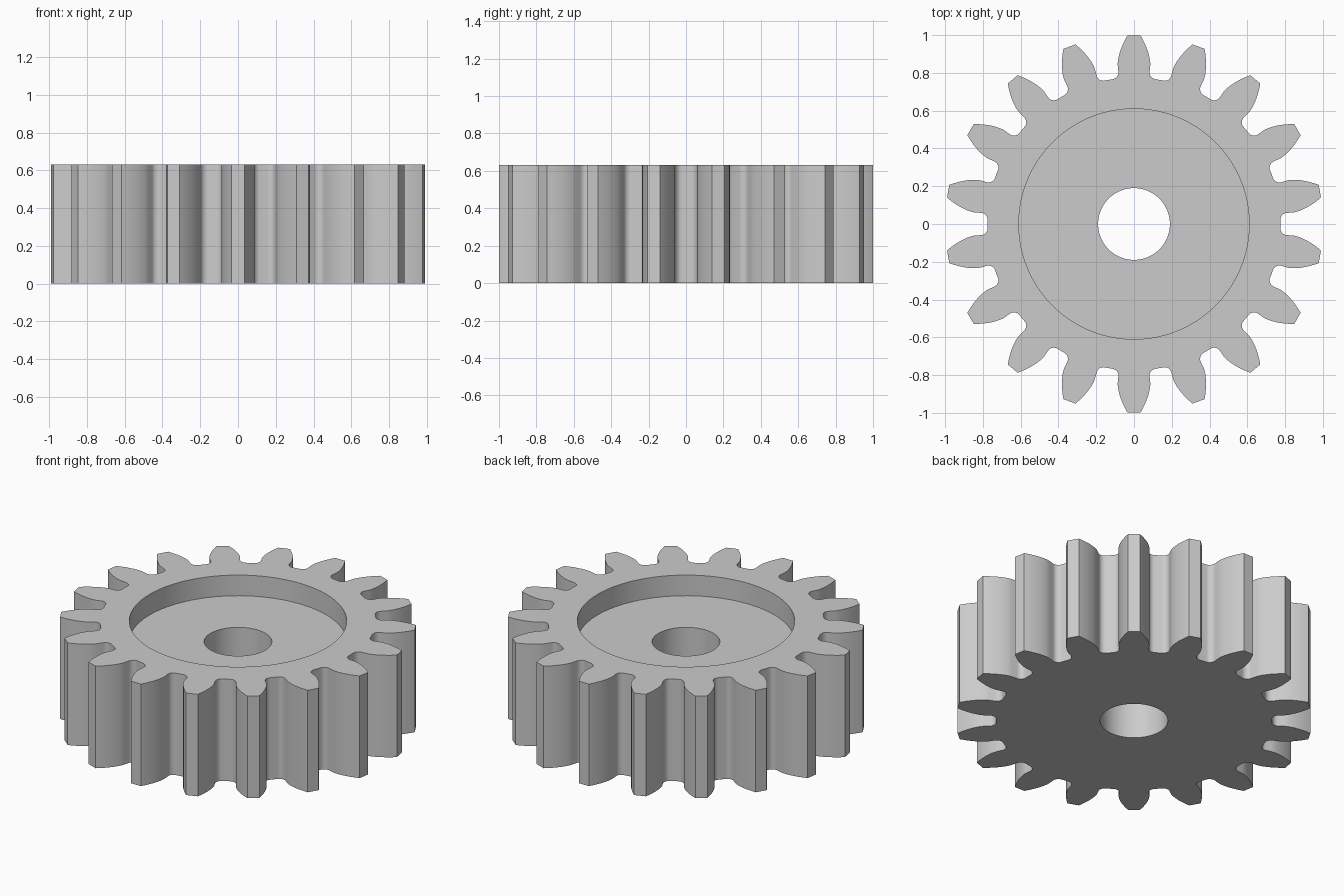
import bpy, bmesh
from math import sin, cos, tan, acos, pi, radians

cube = bpy.data.objects.get("Cube")
if cube:
    bpy.data.objects.remove(cube)

# Gear proportions
TEETH = 18
MODULE = 0.1
TIP, PITCH, ROOT = 1.0, 0.9, 0.775
BASE = PITCH * cos(radians(20))
FILLET = 0.035
HEIGHT, FLOOR = 0.632, 0.504
RECESS_R, BORE_R = 0.61, 0.19


def involute(angle):
    return tan(angle) - angle


# Half angle of a tooth where its involute flank starts
HALF = pi / (2 * TEETH) + involute(radians(20))


def half_tooth():
    """(radius, angle from tooth centre) from the root up to the tip."""
    points = []
    for i in range(9):
        t = pi / 2 * (1 - i / 8)
        points.append((ROOT + FILLET * (1 - sin(t)),
                       HALF + FILLET / ROOT * (1 - cos(t))))
    for i in range(13):
        r = BASE + (TIP - BASE) * i / 12
        points.append((r, HALF - involute(acos(min(1, BASE / r)))))
    return points


def gear_outline():
    flank = half_tooth()
    outline = []
    for k in range(TEETH):
        centre = pi / 2 + 2 * pi * k / TEETH
        tooth = [(r, centre - a) for r, a in flank]
        tooth += [(r, centre + a) for r, a in reversed(flank)]
        tooth.append((ROOT, centre + pi / TEETH))
        outline += [(r * cos(a), r * sin(a)) for r, a in tooth]
    return outline


def circle(radius, count=96):
    return [(radius * cos(2 * pi * i / count), radius * sin(2 * pi * i / count))
            for i in range(count)]


bm = bmesh.new()


def ring(points, z):
    verts = [bm.verts.new((x, y, z)) for x, y in points]
    edges = [bm.edges.new((v, verts[i - 1])) for i, v in enumerate(verts)]
    return verts, edges


def wall(low, high):
    for i in range(len(low[0])):
        bm.faces.new((low[0][i - 1], low[0][i], high[0][i], high[0][i - 1]))


def cap(outer, inner):
    bmesh.ops.triangle_fill(bm, edges=outer[1] + inner[1], use_beauty=True)


# Toothed rim, recessed top and bore
outline = gear_outline()
rim_low, rim_high = ring(outline, 0), ring(outline, HEIGHT)
recess_low, recess_high = ring(circle(RECESS_R), FLOOR), ring(circle(RECESS_R), HEIGHT)
bore_low, bore_high = ring(circle(BORE_R), 0), ring(circle(BORE_R), FLOOR)
cap(rim_low, bore_low)
cap(rim_high, recess_high)
cap(recess_low, bore_high)
wall(rim_low, rim_high)
wall(recess_low, recess_high)
wall(bore_low, bore_high)
bmesh.ops.recalc_face_normals(bm, faces=bm.faces)

mesh = bpy.data.meshes.new("spur_gear")
bm.to_mesh(mesh)
bm.free()
gear = bpy.data.objects.new("spur_gear", mesh)
bpy.context.collection.objects.link(gear)

# Plain grey
grey = bpy.data.materials.new("light_grey")
grey.use_nodes = True
color = (0.6, 0.6, 0.6, 1)
grey.diffuse_color = color
grey.node_tree.nodes["Principled BSDF"].inputs["Base Color"].default_value = color
mesh.materials.append(grey)

bpy.ops.object.select_all(action="DESELECT")
gear.select_set(True)
bpy.context.view_layer.objects.active = gear
bpy.ops.object.shade_smooth_by_angle(angle=radians(30))
